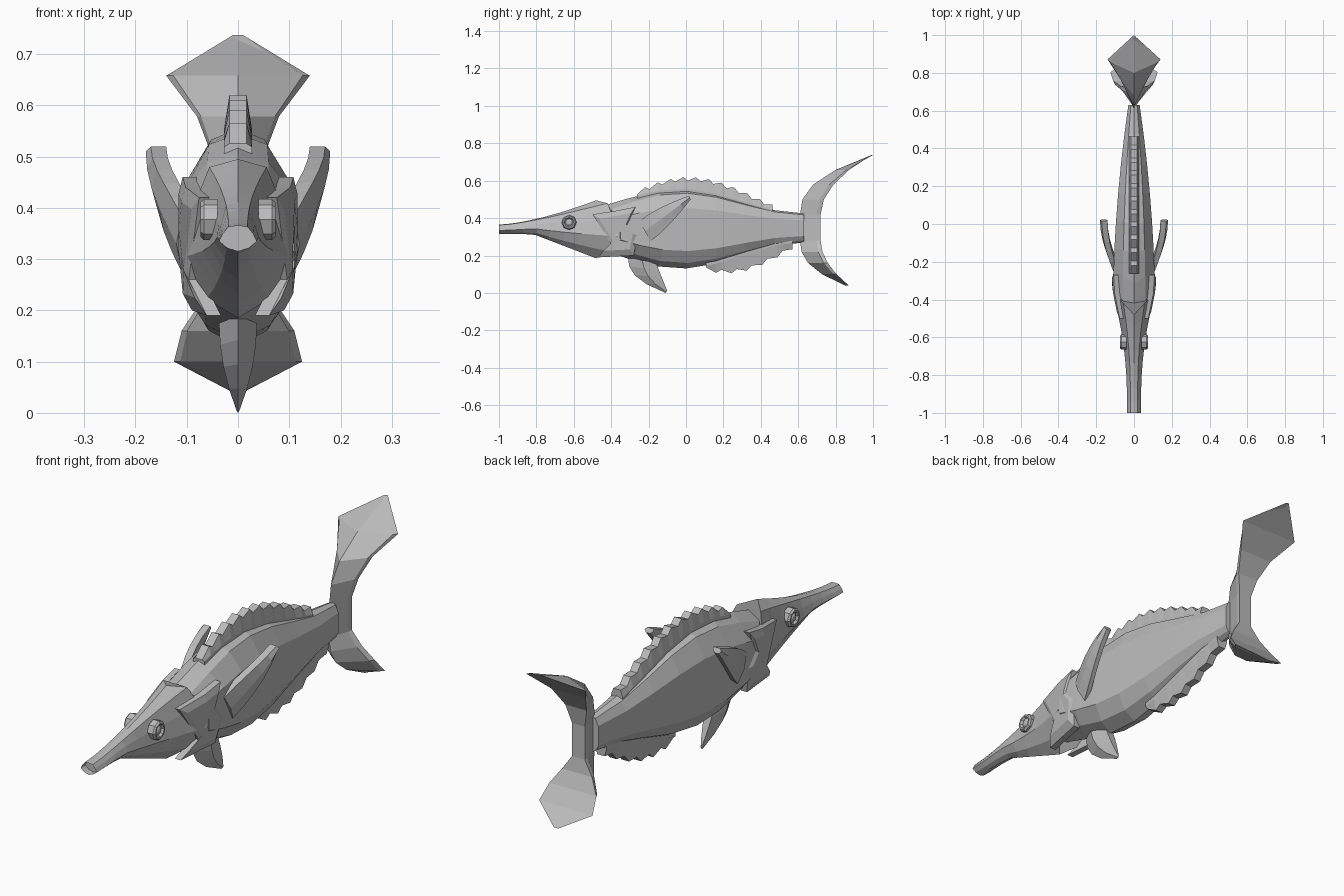
import bpy, bmesh
from math import sin, cos, pi
from mathutils import Vector

if "Cube" in bpy.data.objects:
    bpy.data.objects.remove(bpy.data.objects["Cube"], do_unlink=True)

colour = (0.5, 0.5, 0.5, 1)
grey = bpy.data.materials.new("plain grey")
grey.use_nodes = True
grey.diffuse_color = colour
grey.node_tree.nodes["Principled BSDF"].inputs["Base Color"].default_value = colour


def finish(mesh_builder, name):
    bmesh.ops.recalc_face_normals(mesh_builder, faces=mesh_builder.faces)
    mesh = bpy.data.meshes.new(name)
    mesh_builder.to_mesh(mesh)
    mesh_builder.free()
    mesh.materials.append(grey)
    part = bpy.data.objects.new(name, mesh)
    bpy.context.collection.objects.link(part)
    return part


def loft(name, rings, mouth=False):
    """Skin closed rings of equal length, cap both ends, optionally hollow the front cap."""
    builder = bmesh.new()
    rows = [[builder.verts.new(point) for point in ring] for ring in rings]
    count = len(rows[0])
    for near, far in zip(rows, rows[1:]):
        for i in range(count):
            j = (i + 1) % count
            builder.faces.new((near[i], near[j], far[j], far[i]))
    front = builder.faces.new(rows[0])
    builder.faces.new(rows[-1])
    if mouth:
        bmesh.ops.inset_individual(builder, faces=[front], thickness=0.01)
        bmesh.ops.translate(builder, verts=front.verts, vec=(0, 0.03, 0))
    return finish(builder, name)


def mirror_copy(part, name):
    builder = bmesh.new()
    builder.from_mesh(part.data)
    bmesh.ops.scale(builder, vec=(-1, 1, 1), verts=builder.verts)
    finish(builder, name)


def steps(count):
    return [i / count for i in range(count + 1)]


def mix(start, end, t):
    return start + (end - start) * t


def section(shape, y, top, bottom, width, lag):
    """Symmetric cross-section whose sides trail behind its middle by lag."""
    half = [(w * width, y + lag * w, mix(bottom, top, h)) for w, h in shape]
    return half + [(-x, side_y, z) for x, side_y, z in half[-2:0:-1]]


# Back and belly lines bulge together and pinch towards the tail
BODY_FRONT, BODY_REAR = -0.47, 0.63


def bulge(y):
    t = (y - BODY_FRONT) / (BODY_REAR - BODY_FRONT)
    return cos(pi * (t - 0.4) / 0.6)


def back(y):
    return 0.49 + 0.065 * bulge(y)


def belly(y):
    return 0.2 - 0.07 * bulge(y)


# Slab-sided trunk
SLAB = [(0, 1), (0.55, 0.95), (1, 0.76), (1, 0.22), (0.6, 0.07), (0, 0)]
trunk = []
for t in steps(7):
    y = mix(BODY_FRONT, BODY_REAR, t)
    trunk.append(section(SLAB, y, back(y), belly(y), 0.11 - 0.08 * t ** 2, 0.12 * (1 - t) ** 4))
loft("body", trunk)

# Head with a tubular snout and a deepening jaw
WEDGE = [(0, 1), (0.5, 0.95), (0.8, 0.68), (1, 0.38), (0.55, 0.12), (0, 0)]
skull = []
for t in steps(8):
    top = 0.365 + 0.13 * t ** 1.5
    jaw = 0.315 - 0.2 * max(0, t - 0.35)
    skull.append(section(WEDGE, mix(-1, -0.48, t), top, jaw, 0.037 + 0.075 * t ** 3, 0.12 * t ** 3))
loft("head", skull, mouth=True)

# Gill covers with a jagged rear edge, lying closer to the head at the front
GILL = [(-0.5, 0.42), (-0.37, 0.44), (-0.27, 0.46), (-0.31, 0.37), (-0.26, 0.31),
        (-0.28, 0.2), (-0.47, 0.19), (-0.4, 0.26)]
gill_centre = Vector((-0.36, 0.33))


def gill_ring(x, size):
    points = [gill_centre.lerp(Vector(corner), size) for corner in GILL]
    return [(x + 0.2 * min(0, y + 0.34) - 0.3 * max(0, 0.26 - z), y, z) for y, z in points]


gill = loft("left_gill_cover", [gill_ring(0.08, 1), gill_ring(0.108, 1), gill_ring(0.116, 0.75)])
mirror_copy(gill, "right_gill_cover")


# Eyes: octagonal rim around a sunken, domed pupil
def eye_ring(x, radius):
    angles = [2 * pi * t for t in steps(8)[:-1]]
    return [(x, -0.625 + radius * cos(a), 0.377 + radius * sin(a)) for a in angles]


eye = loft("left_eye", [eye_ring(x, radius) for x, radius in [
    (0.04, 0.04), (0.066, 0.04), (0.073, 0.034), (0.073, 0.027), (0.064, 0.02), (0.07, 0.01)]])
mirror_copy(eye, "right_eye")

# Pectoral fins: curved blades that rise, sweep back and taper
blade = []
for t in steps(5):
    taper = cos(1.4 * t)
    y, z = mix(-0.22, 0.02, t), mix(0.33, 0.51, t)
    inner = 0.08 + 0.06 * sin(t * pi / 2)
    outer = inner + 0.04
    reach, drop = 0.03 * taper, 0.055 * taper
    bevel = 0.01
    blade.append([(inner, y - reach, z + drop), (outer - bevel, y - reach, z + drop),
                  (outer, y, z), (outer - bevel, y + reach, z - drop),
                  (inner + bevel, y + reach, z - drop), (inner, y, z)])
pectoral = loft("left_pectoral_fin", blade)
mirror_copy(pectoral, "right_pectoral_fin")

# Pelvic fin: a keel curving back to a point
keel = []
for t in steps(4):
    front_y, rear_y = -0.31 + 0.2 * t ** 2.5, mix(-0.16, -0.1, t)
    front_z, rear_z = 0.19 * (1 - t), mix(0.16, 0.01, t)
    width = 0.003 + 0.034 * (1 - t ** 2)
    middle_y, middle_z = (front_y + rear_y) / 2, (front_z + rear_z) / 2
    keel.append([(0, front_y, front_z), (width, middle_y, middle_z), (width / 2, rear_y, rear_z),
                 (-width / 2, rear_y, rear_z), (-width, middle_y, middle_z)])
loft("pelvic_fin", keel)


# Serrated fins follow the body line; direction is up (1) or down (-1)
def serrated_fin(name, body_line, start, end, teeth, height, direction):
    rings = []
    for tooth in range(teeth):
        for share, notch in ((0.1, 0.02), (0.75, 0)):
            t = (tooth + share) / teeth
            y = mix(start, end, t)
            root = body_line(y) - 0.03 * direction
            shoulder = body_line(y)
            crest = shoulder + direction * (0.025 + height * sin(pi * t) - notch)
            rings.append([(-0.027, y, root), (0.027, y, root), (0.027, y, shoulder),
                          (0.017, y, crest), (-0.017, y, crest), (-0.027, y, shoulder)])
    loft(name, rings)


serrated_fin("dorsal_fin", back, -0.27, 0.48, 11, 0.045, 1)
serrated_fin("anal_fin", belly, 0.1, 0.59, 6, 0.065, -1)


# Tail lobes: a front ridge and a rear spine sweep back, with wide trailing edges
def tail_lobe(root_z, tip_z, ridge_tip, rear_tip, widths):
    rings = []
    for t, width in zip(steps(4), widths):
        z = mix(root_z, tip_z, t)
        ridge = mix(0.61, ridge_tip, t ** 2.5)
        rear = mix(0.72, rear_tip, t ** 2)
        edge = mix(ridge, rear, 0.8)
        rings.append([(0, ridge, z), (width * 0.9, edge, z), (width, rear, z),
                      (0, rear, z), (-width, rear, z), (-width * 0.9, edge, z)])
    return rings


upper = tail_lobe(0.42, 0.737, 1, 0.99, [0.03, 0.05, 0.08, 0.14, 0.01])
lower = tail_lobe(0.28, 0.04, 0.85, 0.87, [0.03, 0.07, 0.11, 0.125, 0.01])
loft("tail_fin", upper[::-1] + lower)
